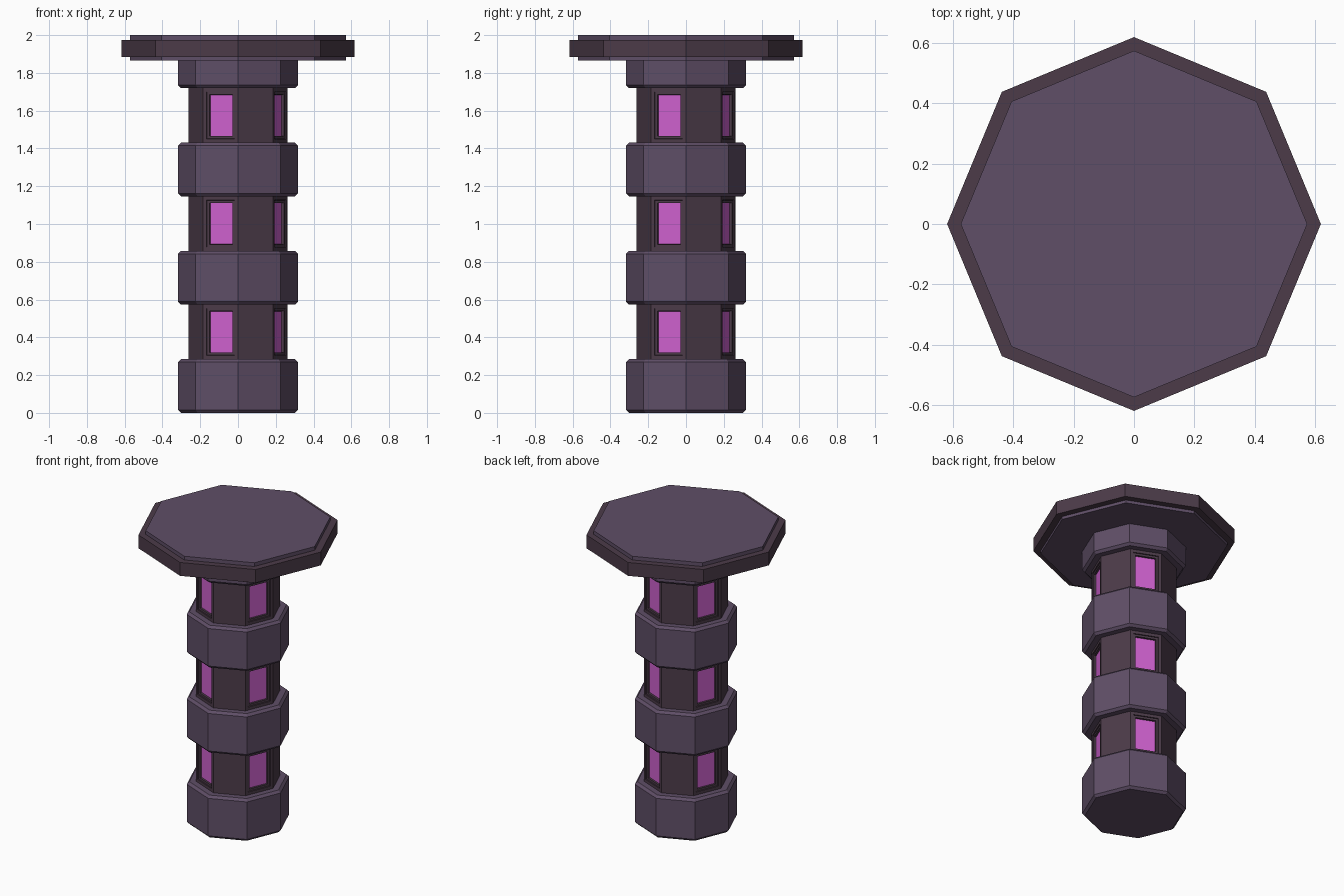
import bpy, bmesh
from math import cos, sin, pi

if "Cube" in bpy.data.objects:
    bpy.data.objects.remove(bpy.data.objects["Cube"])

SIDES = 8


def material(name, rgb):
    m = bpy.data.materials.new(name)
    m.diffuse_color = (*rgb, 1)
    m.use_nodes = True
    m.node_tree.nodes["Principled BSDF"].inputs["Base Color"].default_value = m.diffuse_color
    return m


STONE = material("purple_stone", (0.115, 0.077, 0.135))
DARK = material("dark_stone", (0.072, 0.044, 0.066))
GLOW = material("magenta_glass", (0.62, 0.12, 0.62))


def lathe(name, profile, mats, windows=False):
    """Octagonal solid from (radius, z) rings, optionally with recessed windows."""
    bm = bmesh.new()
    rings = [[bm.verts.new((r * cos(2 * pi * i / SIDES), r * sin(2 * pi * i / SIDES), z))
              for i in range(SIDES)] for r, z in profile]
    walls = []
    for lo, hi in zip(rings, rings[1:]):
        for i in range(SIDES):
            j = (i + 1) % SIDES
            walls.append(bm.faces.new((lo[i], lo[j], hi[j], hi[i])))
    bm.faces.new(rings[0][::-1])
    bm.faces.new(rings[-1])
    bm.normal_update()
    if windows:
        # every other wall: margin, step in, frame strip, step in to the pane
        panes = walls[1::2]
        for thick, depth in ((0.02, 0), (0.0005, -0.007), (0.014, 0), (0.0005, -0.013)):
            bmesh.ops.inset_individual(bm, faces=panes, thickness=thick, depth=depth,
                                       use_even_offset=True)
            bm.normal_update()
        for f in panes:
            f.material_index = 1
    me = bpy.data.meshes.new(name)
    bm.to_mesh(me)
    bm.free()
    for m in mats:
        me.materials.append(m)
    ob = bpy.data.objects.new(name, me)
    bpy.context.collection.objects.link(ob)
    return ob


R, C = 0.318, 0.016          # band radius and chamfer
PITCH, BAND = 0.573, 0.285   # storey spacing and band height

for k in range(3):
    z = k * PITCH
    # chamfered stone band
    lathe(f"band_{k + 1}", [(R - C, z), (R, z + C), (R, z + BAND - C), (R - C, z + BAND)], [STONE])
    # narrower storey with glowing windows
    lathe(f"window_storey_{k + 1}", [(0.262, z + BAND), (0.262, z + PITCH)], [DARK, GLOW], True)

# collar under the top platform
z = 3 * PITCH
lathe("top_collar", [(R - C, z), (R, z + C), (R, 1.93)], [STONE])

# platform slab with a darker projecting rim
lathe("platform_slab", [(0.573, 1.865), (0.573, 2.0)], [STONE])
lathe("platform_rim", [(0.618, 1.885), (0.618, 1.975)], [DARK])
